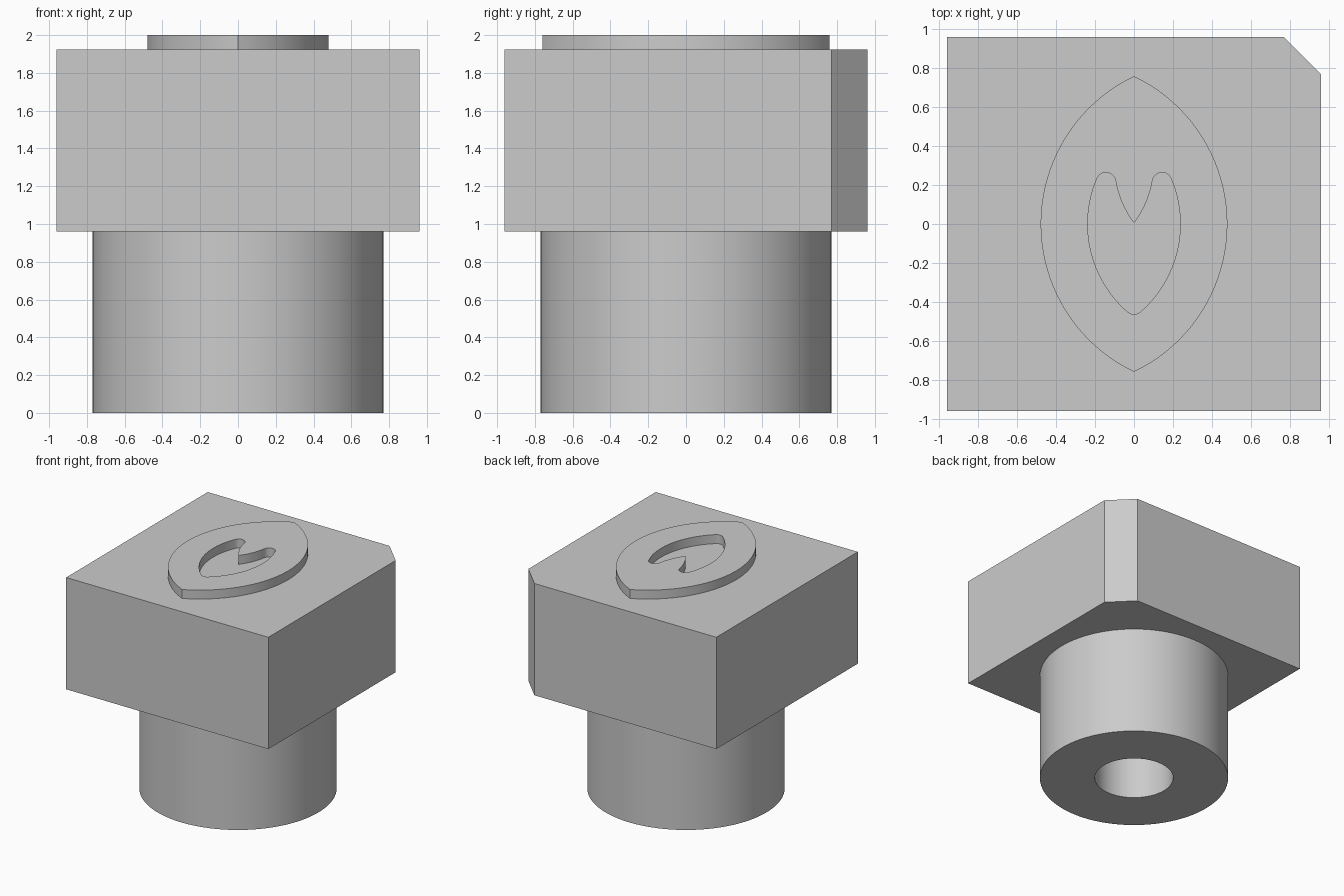
import bpy
import bmesh
from math import sin, cos, pi, radians, sqrt, atan2

cube = bpy.data.objects.get("Cube")
if cube:
    bpy.data.objects.remove(cube, do_unlink=True)

grey = bpy.data.materials.new("light grey")
grey.use_nodes = True
grey.diffuse_color = (0.6, 0.6, 0.6, 1)
grey.node_tree.nodes["Principled BSDF"].inputs["Base Color"].default_value = (0.6, 0.6, 0.6, 1)

HALF = 0.9615        # half width of the block, also the post height
TOP = 2 * HALF       # top of the block


def arc(cx, cy, r, a0, a1, n):
    """Points along an arc, angles in radians."""
    return [(cx + r * cos(a0 + (a1 - a0) * i / n),
             cy + r * sin(a0 + (a1 - a0) * i / n)) for i in range(n + 1)]


def mirrored(half):
    """Close a right-hand half outline by mirroring it in x."""
    return half + [(-x, y) for x, y in reversed(half[1:-1])]


def prism(name, outer, z0, z1, hole=None, bottom=True, top=True):
    """Extrude a counter-clockwise outline, with an optional hole."""
    bm = bmesh.new()
    caps = {z0: [], z1: []}
    loops = [outer] + ([hole[::-1]] if hole else [])
    for loop in loops:
        low = [bm.verts.new((x, y, z0)) for x, y in loop]
        high = [bm.verts.new((x, y, z1)) for x, y in loop]
        for i in range(len(loop)):
            j = (i + 1) % len(loop)
            bm.faces.new((low[i], low[j], high[j], high[i]))
            caps[z0].append(bm.edges.get((low[i], low[j])))
            caps[z1].append(bm.edges.get((high[i], high[j])))
    for z, wanted, up in ((z0, bottom, -1), (z1, top, 1)):
        if not wanted:
            continue
        made = bmesh.ops.triangle_fill(bm, edges=caps[z], use_beauty=True, normal=(0, 0, up))
        for f in made["geom"]:
            if isinstance(f, bmesh.types.BMFace):
                f.normal_update()
                if f.normal.z * up < 0:
                    f.normal_flip()
    mesh = bpy.data.meshes.new(name)
    bm.to_mesh(mesh)
    bm.free()
    mesh.materials.append(grey)
    obj = bpy.data.objects.new(name, mesh)
    bpy.context.collection.objects.link(obj)
    bpy.ops.object.select_all(action="DESELECT")
    obj.select_set(True)
    bpy.context.view_layer.objects.active = obj
    bpy.ops.object.shade_smooth_by_angle(angle=radians(30))
    return obj


# Round post with a bore, closed above by the block
circle = arc(0, 0, 0.769, 0, 2 * pi, 96)[:-1]
bore = arc(0, 0, 0.32, 0, 2 * pi, 96)[:-1]
prism("post", circle, 0, HALF, hole=bore, top=False)

# Square block with one cut corner at the back left
CUT = 0.769
prism("block", [(-HALF, -HALF), (HALF, -HALF), (HALF, CUT), (CUT, HALF), (-HALF, HALF)],
      HALF, TOP)

# Pointed oval outline, two arcs meeting at the tips
C, R = 0.362, 0.842
tip = atan2(sqrt(R * R - C * C), C)
oval = arc(-C, 0, R, -tip, tip, 40)
oval[0], oval[-1] = (0, oval[0][1]), (0, oval[-1][1])

# Recess outline: rounded foot, outer arc, rounded lobe, curved notch
r_in, fillet = 0.6, 0.05
foot_y = -sqrt((r_in - fillet) ** 2 - C * C)
foot_a = atan2(foot_y, C)
lobe_a, lobe_end = radians(23), radians(168)
lobe_x = (r_in - fillet) * cos(lobe_a) - C
lobe_y = (r_in - fillet) * sin(lobe_a)
half = arc(0, foot_y, fillet, -pi / 2, foot_a, 6)
half += arc(-C, 0, r_in, foot_a, lobe_a, 24)[1:]
half += arc(lobe_x, lobe_y, fillet, lobe_a, lobe_end, 16)[1:]
(sx, sy), (mx, my), (ex, ey) = half[-1], (0.073, 0.1), (0, 0.005)
for i in range(1, 11):
    t = i / 10
    a, b, c = (1 - t) ** 2, 2 * t * (1 - t), t * t
    half.append((a * sx + b * mx + c * ex, a * sy + b * my + c * ey))

# Raised emblem, the block's top is the recess floor
prism("emblem", mirrored(oval), TOP, 2, hole=mirrored(half), bottom=False)
